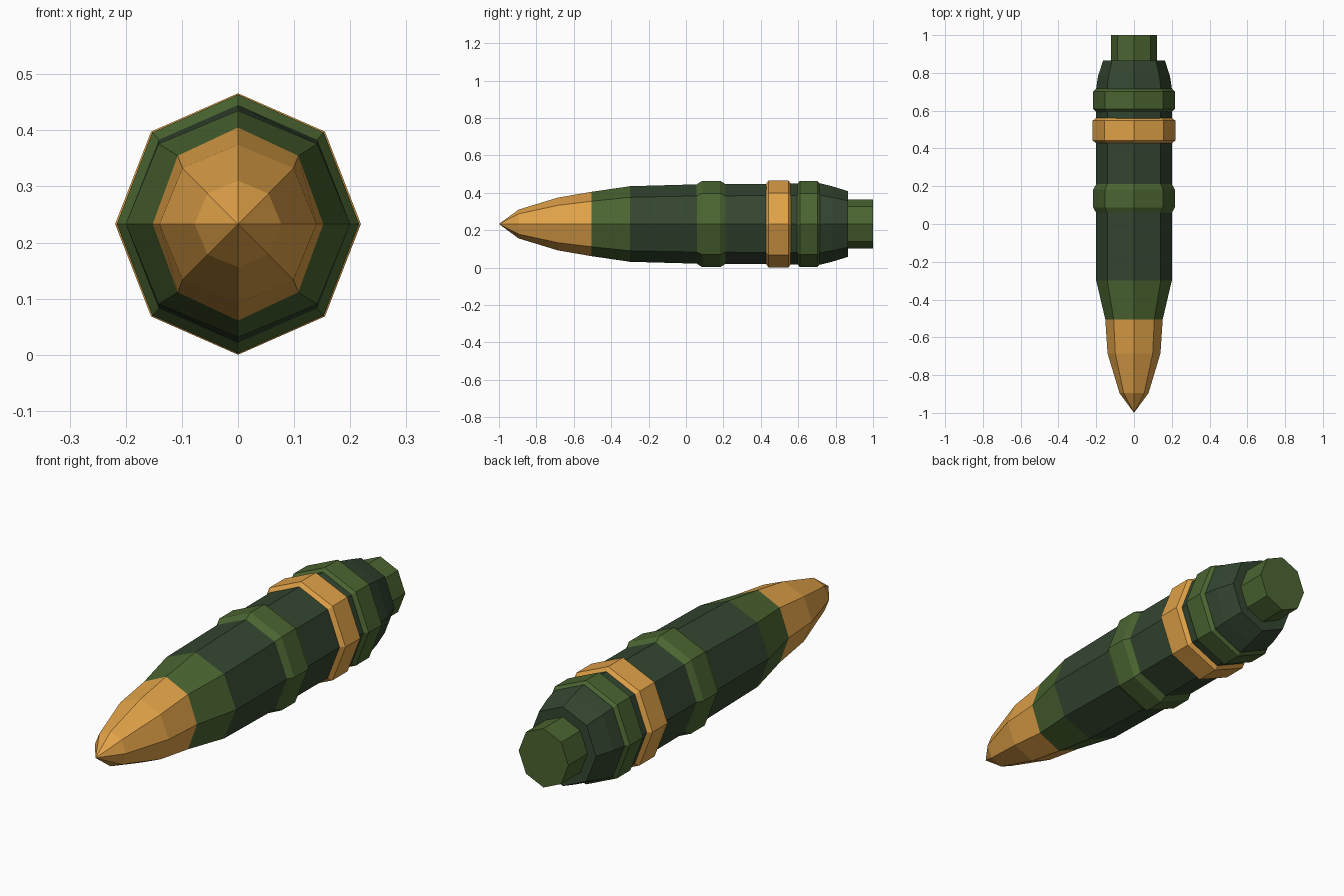
import bpy, bmesh, math

SIDES = 8
CENTRE_Z = 0.233

cube = bpy.data.objects.get("Cube")
if cube:
    bpy.data.objects.remove(cube, do_unlink=True)


def make_material(name, colour):
    mat = bpy.data.materials.new(name)
    mat.use_nodes = True
    rgba = (*colour, 1.0)
    mat.diffuse_color = rgba
    node = next(n for n in mat.node_tree.nodes if n.type == 'BSDF_PRINCIPLED')
    node.inputs["Base Color"].default_value = rgba
    return mat


gold = make_material("gold", (0.75, 0.36, 0.065))
green = make_material("green", (0.070, 0.130, 0.031))
dark_green = make_material("dark green", (0.034, 0.061, 0.030))


def loft(name, stations, mat, cap_front=False, cap_back=False):
    """Eight-sided shell through stations (y, half width, half height)."""
    bm = bmesh.new()
    loops = []
    for y, rx, rz in stations:
        if rx == 0:
            loops.append([bm.verts.new((0, y, CENTRE_Z))])
            continue
        angles = [2 * math.pi * i / SIDES for i in range(SIDES)]
        loops.append([bm.verts.new((rx * math.cos(a), y, CENTRE_Z + rz * math.sin(a)))
                      for a in angles])
    for a, b in zip(loops, loops[1:]):
        for i in range(SIDES):
            j = (i + 1) % SIDES
            if len(a) == 1:
                bm.faces.new((a[0], b[j], b[i]))
            else:
                bm.faces.new((a[i], a[j], b[j], b[i]))
    if cap_front:
        bm.faces.new(loops[0])
    if cap_back:
        bm.faces.new(loops[-1])
    bmesh.ops.recalc_face_normals(bm, faces=bm.faces)
    mesh = bpy.data.meshes.new(name)
    bm.to_mesh(mesh)
    bm.free()
    mesh.materials.append(mat)
    obj = bpy.data.objects.new(name, mesh)
    bpy.context.collection.objects.link(obj)
    return obj


def band(name, start, end, bevel, rx, rz, mat):
    """Raised ring with chamfered edges, seated on the body."""
    base_x, base_z = 0.199, 0.212
    loft(name, [(start, base_x, base_z), (start + bevel, rx, rz),
                (end - bevel, rx, rz), (end, base_x, base_z)], mat, True, True)


# Pointed nose and the collar behind it
nose_base = (-0.505, 0.152, 0.172)
shoulder = (-0.30, 0.20, 0.202)
loft("nose", [(-1.0, 0, 0), (-0.895, 0.077, 0.077), (-0.685, 0.14, 0.141), nose_base], gold)
loft("collar", [nose_base, shoulder], green)

# Main body tapering to the tail
loft("body", [shoulder, (0.057, 0.20, 0.212), (0.72, 0.20, 0.217),
              (0.78, 0.191, 0.202), (0.865, 0.164, 0.176)], dark_green, cap_back=True)

# Tail plug
loft("tail_plug", [(0.855, 0.122, 0.131), (1.0, 0.122, 0.131)], green, True, True)

# Raised bands
band("middle_band", 0.057, 0.213, 0.03, 0.216, 0.231, green)
band("gold_band", 0.427, 0.562, 0.015, 0.219, 0.233, gold)
band("rear_band", 0.593, 0.718, 0.016, 0.216, 0.231, green)
